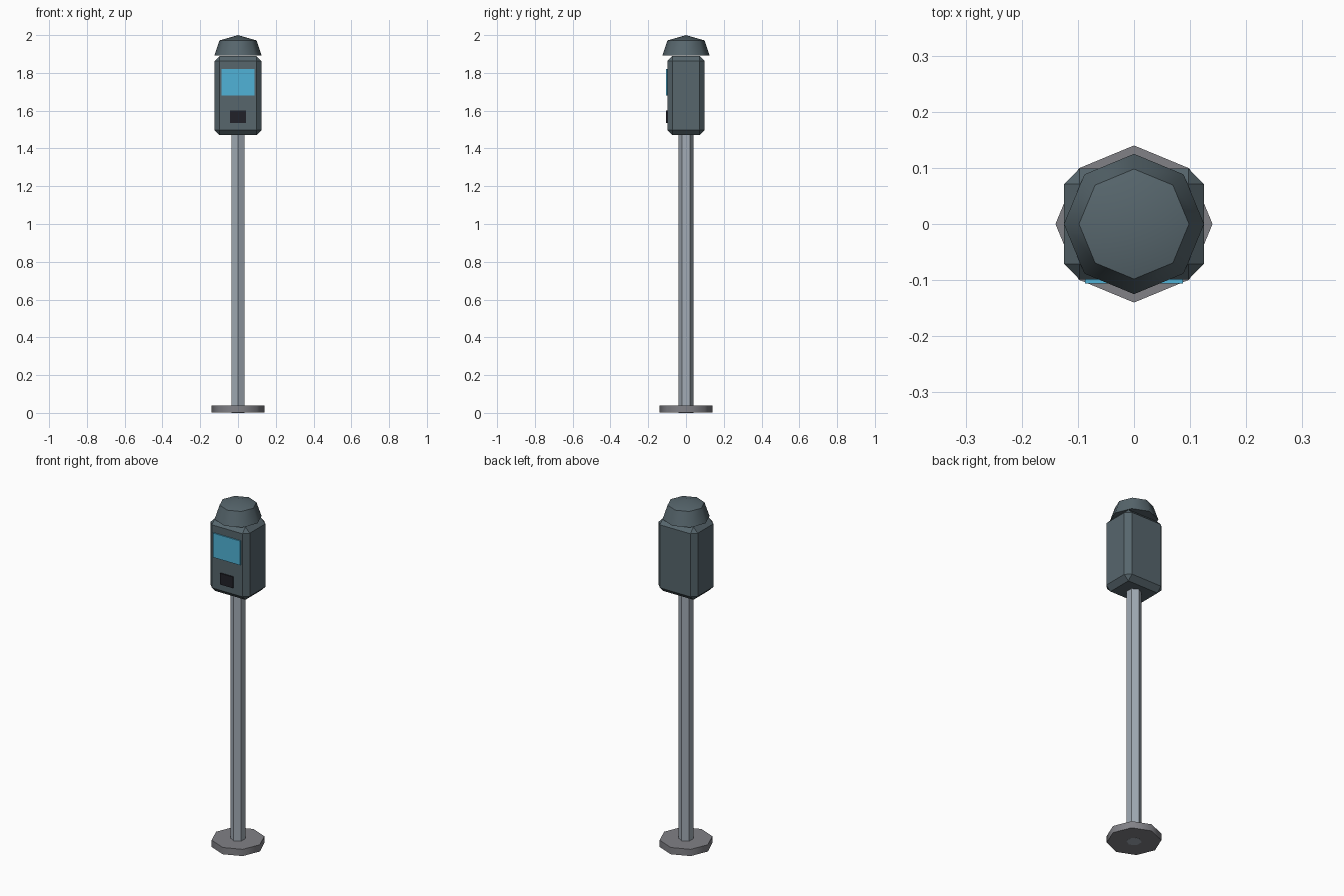
import bpy, bmesh, math

cube = bpy.data.objects.get("Cube")
if cube:
    bpy.data.objects.remove(cube, do_unlink=True)


def material(name, rgb):
    m = bpy.data.materials.new(name)
    m.use_nodes = True
    m.diffuse_color = (*rgb, 1)
    m.node_tree.nodes["Principled BSDF"].inputs["Base Color"].default_value = (*rgb, 1)
    return m


housing = material("slate grey", (0.095, 0.133, 0.152))
steel = material("light steel", (0.36, 0.41, 0.46))
concrete = material("mid grey", (0.22, 0.22, 0.24))
glass = material("screen blue", (0.08, 0.45, 0.68))
black = material("slot black", (0.015, 0.015, 0.021))


def finish(name, bm, mat, smooth=False):
    bmesh.ops.recalc_face_normals(bm, faces=bm.faces)
    mesh = bpy.data.meshes.new(name)
    bm.to_mesh(mesh)
    bm.free()
    mesh.materials.append(mat)
    ob = bpy.data.objects.new(name, mesh)
    bpy.context.collection.objects.link(ob)
    if smooth:
        bpy.ops.object.select_all(action="DESELECT")
        ob.select_set(True)
        bpy.context.view_layer.objects.active = ob
        bpy.ops.object.shade_smooth_by_angle(angle=math.radians(50))
    return ob


def turned(name, sides, profile, mat, smooth=False):
    """Stack of polygon rings (radius, z) with a corner on the y axis; radius 0 is a tip."""
    bm = bmesh.new()
    rings = []
    for r, z in profile:
        count = sides if r else 1
        angles = [math.pi / 2 + math.tau * i / sides for i in range(count)]
        rings.append([bm.verts.new((r * math.cos(a), r * math.sin(a), z)) for a in angles])
    bm.faces.new(rings[0])
    for low, high in zip(rings, rings[1:]):
        for i in range(sides):
            j = (i + 1) % sides
            top = [high[j], high[i]] if len(high) > 1 else [high[0]]
            bm.faces.new([low[i], low[j]] + top)
    if len(rings[-1]) > 1:
        bm.faces.new(rings[-1])
    return finish(name, bm, mat, smooth)


def box(name, low, high, mat, bevel=0):
    bm = bmesh.new()
    bmesh.ops.create_cube(bm, size=1)
    for v in bm.verts:
        v.co = [h if c > 0 else l for c, l, h in zip(v.co, low, high)]
    if bevel:
        bmesh.ops.bevel(bm, geom=bm.edges[:], offset=bevel, segments=1, affect="EDGES")
    return finish(name, bm, mat)


# Foot and post
turned("base_plate", 8, [(0.14, 0.001), (0.14, 0.04)], concrete, True)
turned("post", 6, [(0.04, 0), (0.04, 1.48)], steel)

# Chamfered housing with domed cap
box("housing", (-0.125, -0.099, 1.47), (0.125, 0.099, 1.89), housing, 0.028)
turned("cap", 8, [(0.125, 1.892), (0.098, 1.972), (0, 2.0)], housing, True)

# Front details
box("screen", (-0.087, -0.106, 1.68), (0.087, -0.098, 1.82), glass)
box("ticket_slot", (-0.042, -0.106, 1.535), (0.042, -0.098, 1.6), black)
